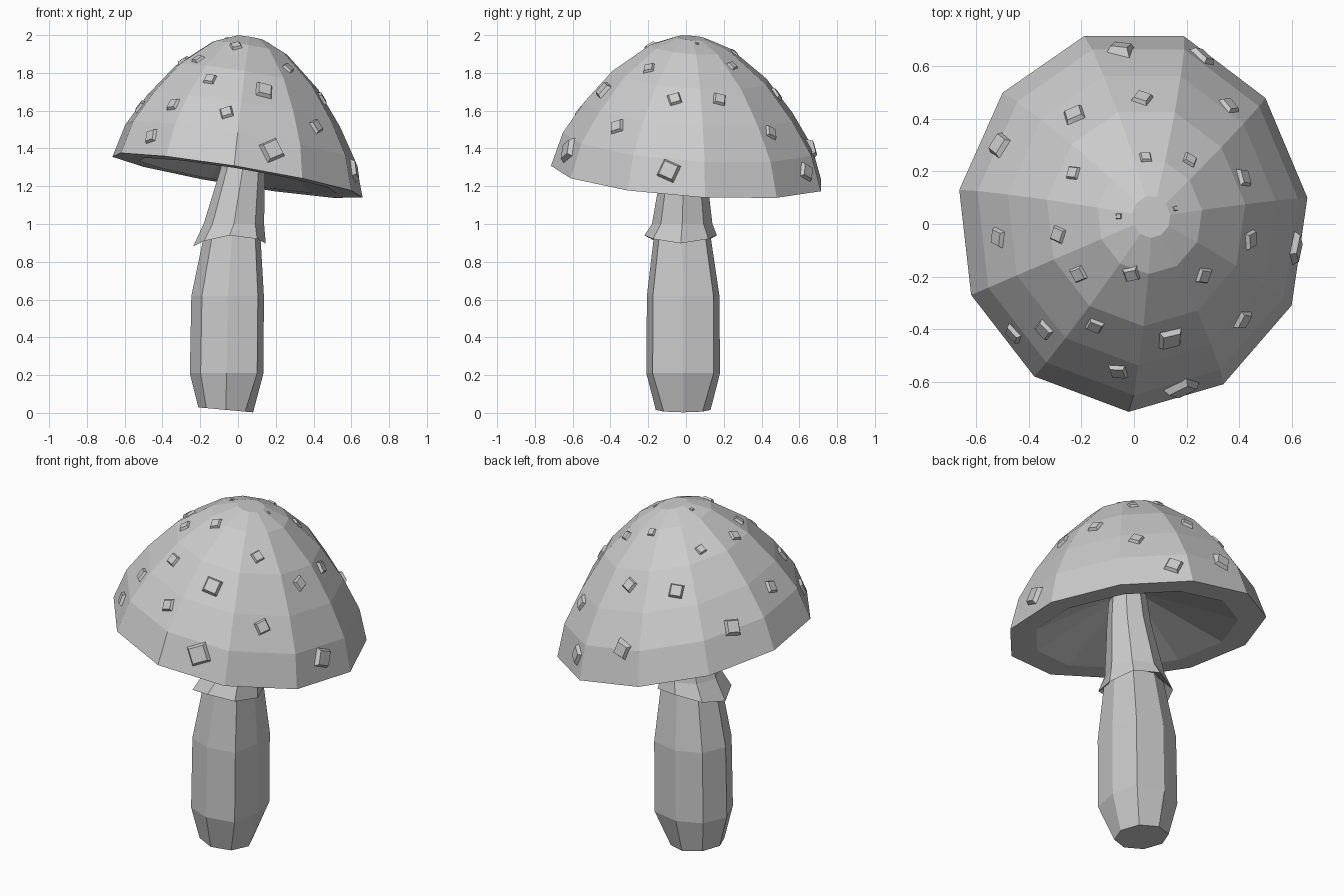
import bpy, bmesh, math, random
from mathutils import Vector, Matrix
from mathutils.bvhtree import BVHTree

random.seed(4)
if "Cube" in bpy.data.objects:
    bpy.data.objects.remove(bpy.data.objects["Cube"])

grey = bpy.data.materials.new("plain_grey")
grey.use_nodes = True
colour = (0.6, 0.6, 0.6, 1)
grey.diffuse_color = colour
grey.node_tree.nodes["Principled BSDF"].inputs["Base Color"].default_value = colour


def add_object(name, bm):
    bmesh.ops.recalc_face_normals(bm, faces=bm.faces)
    mesh = bpy.data.meshes.new(name)
    bm.to_mesh(mesh)
    mesh.materials.append(grey)
    obj = bpy.data.objects.new(name, mesh)
    bpy.context.collection.objects.link(obj)


def loft(rings):
    """Skin a stack of equal-sized point rings and close both ends."""
    bm = bmesh.new()
    loops = [[bm.verts.new(p) for p in ring] for ring in rings]
    for low, high in zip(loops, loops[1:]):
        for i in range(len(low)):
            j = (i + 1) % len(low)
            bm.faces.new((low[i], low[j], high[j], high[i]))
    bm.faces.new(loops[0][::-1])
    bm.faces.new(loops[-1])
    return bm


# Cap: an uneven tilted rim scaled along a leaning axis, hollow underneath
RIM = [(-.19, .715), (.19, .715), (.5, .48), (.66, .1), (.6, -.31), (.34, -.61),
       (-.02, -.715), (-.38, -.58), (-.62, -.27), (-.665, .13), (-.5, .5)]
CENTRE = Vector((0, 0, 1.255))
LEAN = Vector((.09, .035, 1))


def cap_ring(scale, height):
    return [CENTRE + LEAN * height
            + scale * Vector((x, y, -.165 * x - .07 * y)) for x, y in RIM]


cap_profile = [(.06, .22), (.79, 0), (1, 0), (.92, .18), (.77, .35),
               (.57, .525), (.3, .677), (.11, .73)]
cap_bm = loft([cap_ring(s, h) for s, h in cap_profile])
bmesh.ops.recalc_face_normals(cap_bm, faces=cap_bm.faces)
surface = BVHTree.FromBMesh(cap_bm)
add_object("cap", cap_bm)


# Stem and skirt: eight-sided rings given as centre x, centre y, z, radius
def stem_ring(x, y, z, radius, lean=0, wave=0, bulge=0):
    ring = []
    for i in range(8):
        a = i * math.tau / 8
        # the two diagonal corners on the left side can bulge outwards
        r = radius * (1 + bulge * (i in (1, 7)))
        dx, dy = r * math.cos(a), r * math.sin(a)
        ring.append((x + dx, y + dy, z + lean * dx - wave * math.cos(2 * a)))
    return ring


add_object("stem", loft([
    stem_ring(-.065, -.015, .016, .145, lean=-.09),
    stem_ring(-.06, -.015, .21, .195, bulge=.17),
    stem_ring(-.055, -.015, .62, .192, bulge=.18),
    stem_ring(-.03, -.02, .95, .148, bulge=.15),
    stem_ring(.02, -.012, 1.1, .1),
    stem_ring(.04, -.01, 1.46, .09)]))

add_object("skirt", loft([
    stem_ring(-.03, -.02, .95, .146),
    stem_ring(-.045, -.028, .915, .192, lean=.04, wave=.025, bulge=.08),
    stem_ring(-.022, -.02, 1.0, .16),
    stem_ring(.025, -.012, 1.29, .118),
    stem_ring(.035, -.01, 1.46, .1)]))

# Warts: position near the cap and half width
WARTS = [
    (-.05, .67, 1.4, .05), (.27, .65, 1.28, .05), (-.23, .42, 1.7, .045),
    (.03, .47, 1.68, .04), (.37, .46, 1.49, .04), (-.53, .31, 1.53, .05),
    (-.24, .2, 1.87, .03), (.04, .23, 1.88, .026), (.2, .23, 1.82, .03),
    (.4, .17, 1.65, .04), (-.06, .03, 1.99, .013), (.16, .06, 1.96, .011),
    (-.49, -.05, 1.6, .04), (-.28, -.04, 1.85, .034), (-.21, -.19, 1.87, .034),
    (-.01, -.19, 1.94, .034), (.44, -.06, 1.66, .04), (.27, -.2, 1.83, .035),
    (.42, -.37, 1.52, .043), (.14, -.44, 1.71, .053), (-.15, -.39, 1.77, .036),
    (-.34, -.4, 1.63, .04), (-.45, -.41, 1.46, .042), (-.06, -.56, 1.59, .04),
    (.18, -.62, 1.39, .065), (.6, -.09, 1.28, .06)]

warts = bmesh.new()
for x, y, z, half in WARTS:
    spot, normal, _, _ = surface.find_nearest(Vector((x, y, z)))
    turn = normal.to_track_quat('Z', 'Y').to_matrix().to_4x4()
    spin = Matrix.Rotation(math.pi / 4 + random.uniform(-.5, .5), 4, 'Z')
    # a four-sided cone with its point cut off, sunk into the cap
    bmesh.ops.create_cone(
        warts, cap_ends=True, segments=4, radius1=half * 1.55, radius2=half * .9,
        depth=half,
        matrix=Matrix.Translation(spot - normal * half * .12) @ turn @ spin)
add_object("warts", warts)
